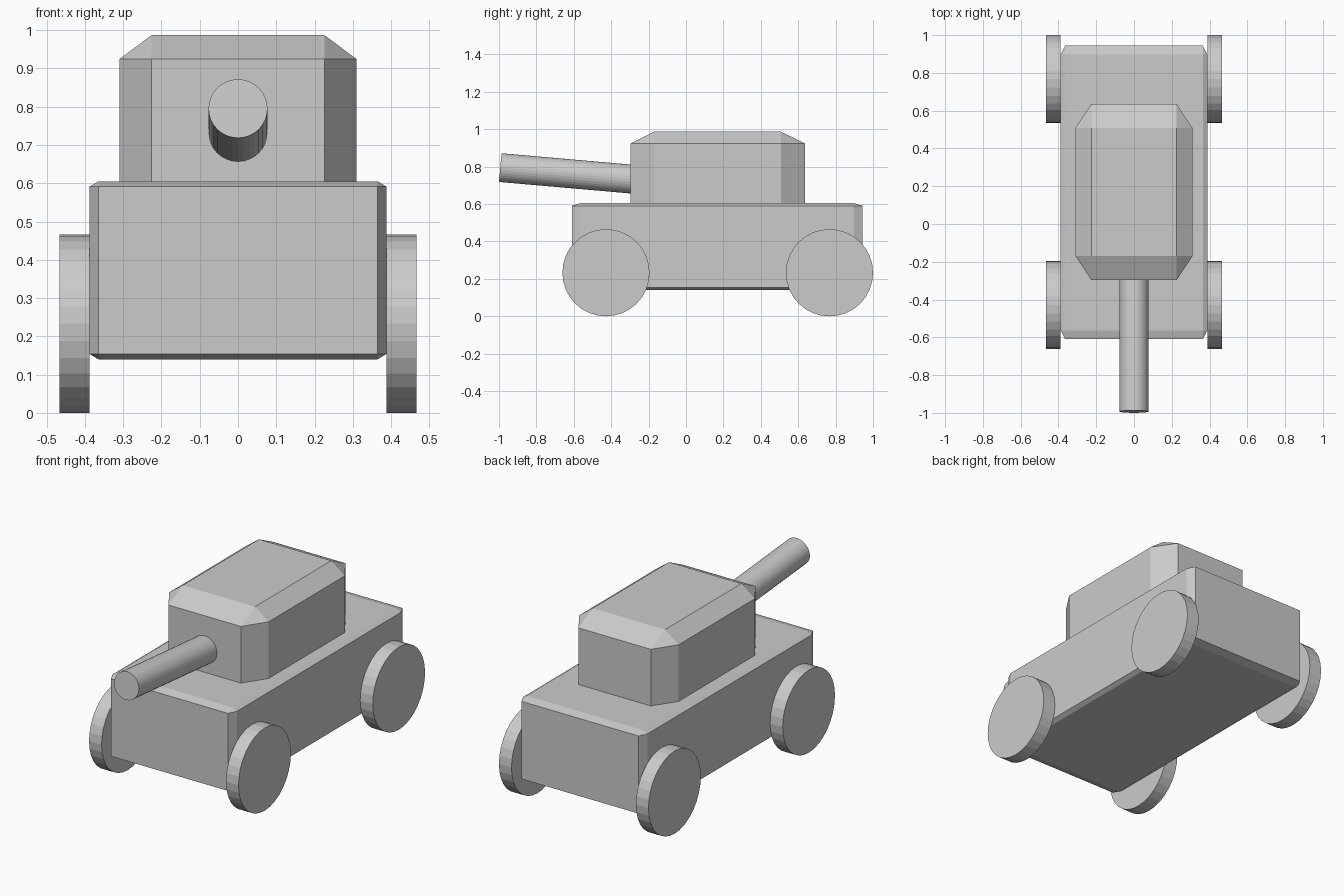
import bpy
from math import radians, sin, cos, pi
from mathutils import Vector

if "Cube" in bpy.data.objects:
    bpy.data.objects.remove(bpy.data.objects["Cube"])


def bevelled_box(name, lo, hi, ratio):
    """Box between two corners, every edge chamfered in proportion to its size."""
    lo, hi = Vector(lo), Vector(hi)
    bpy.ops.mesh.primitive_cube_add(size=2, location=(lo + hi) / 2)
    ob = bpy.context.object
    ob.name = name
    ob.scale = (hi - lo) / 2          # scaling after the bevel stretches the chamfer
    mod = ob.modifiers.new("chamfer", 'BEVEL')
    mod.width = ratio
    mod.segments = 1
    mod.limit_method = 'NONE'
    return ob


def cylinder(name, radius, depth, loc, rot):
    bpy.ops.mesh.primitive_cylinder_add(vertices=32, radius=radius, depth=depth,
                                        location=loc, rotation=rot)
    ob = bpy.context.object
    ob.name = name
    return ob


# Hull and turret (the turret's lower chamfer is sunk into the hull)
bevelled_box("hull", (-0.388, -0.61, 0.14), (0.388, 0.944, 0.605), 0.06)
bevelled_box("turret", (-0.31, -0.297, 0.525), (0.31, 0.635, 0.987), 0.272)

# Gun barrel, raised 5 degrees, measured back from its muzzle into the turret
tilt, length = radians(5), 0.82
muzzle = Vector((0, -0.993, 0.795))
direction = Vector((0, cos(tilt), -sin(tilt)))
cylinder("gun_barrel", 0.077, length, muzzle + direction * length / 2,
         (pi / 2 - tilt, 0, 0))

# Wheels
for side, x in (("left", -0.427), ("right", 0.427)):
    for end, y in (("front", -0.428), ("back", 0.767)):
        cylinder(f"{end}_{side}_wheel", 0.233, 0.078, (x, y, 0.233), (0, pi / 2, 0))
